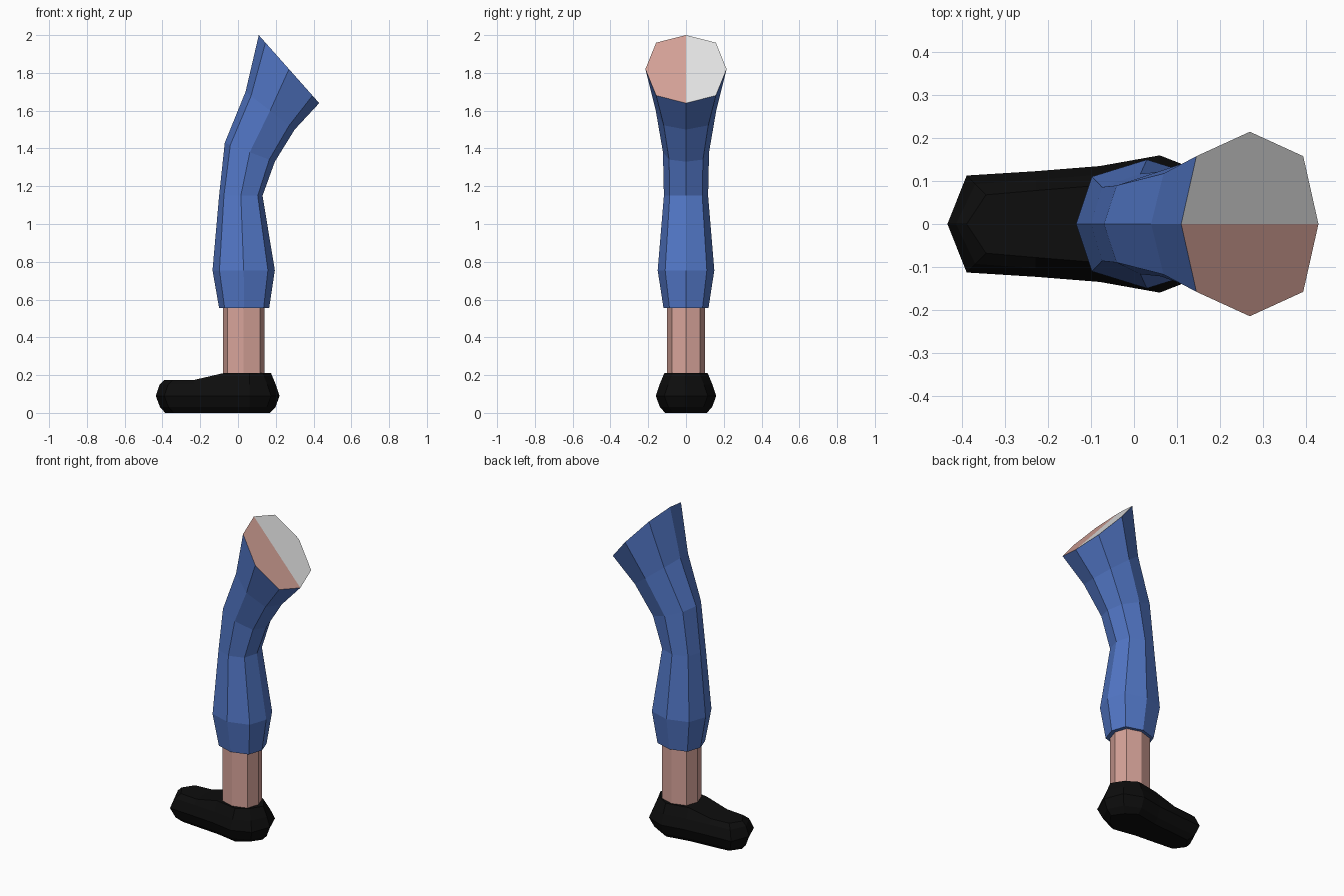
import bpy, bmesh, math

if "Cube" in bpy.data.objects:
    bpy.data.objects.remove(bpy.data.objects["Cube"])


def material(name, rgb):
    m = bpy.data.materials.new(name)
    m.diffuse_color = (*rgb, 1)
    m.use_nodes = True
    m.node_tree.nodes["Principled BSDF"].inputs["Base Color"].default_value = m.diffuse_color
    return m


BLUE = material("trouser blue", (0.085, 0.185, 0.57))
SKIN = material("skin pink", (0.68, 0.37, 0.32))
WHITE = material("bone white", (0.78, 0.78, 0.78))
BLACK = material("shoe black", (0.004, 0.004, 0.004))


def finish(name, bm, *mats):
    bmesh.ops.recalc_face_normals(bm, faces=bm.faces)
    me = bpy.data.meshes.new(name)
    bm.to_mesh(me)
    bm.free()
    for m in mats:
        me.materials.append(m)
    ob = bpy.data.objects.new(name, me)
    bpy.context.collection.objects.link(ob)
    return ob


def ring(bm, left, right, half_y):
    """Tilted octagon between a left and a right profile point (x, z)."""
    verts = []
    for i in range(8):
        a = i * math.pi / 4
        diag = i % 2
        c = math.cos(a) * (1.1 if diag else 1)
        s = math.sin(a) * (1.04 if diag else 1)
        t = (1 + c) / 2
        verts.append(bm.verts.new((left[0] + (right[0] - left[0]) * t, s * half_y,
                                   left[1] + (right[1] - left[1]) * t)))
    return verts


def bridge(bm, rings):
    for a, b in zip(rings, rings[1:]):
        n = len(a)
        for i in range(n):
            j = (i + 1) % n
            bm.faces.new((a[i], a[j], b[j], b[i]))


# Trouser leg with a two-coloured cut at the thigh
profile = [
    ((0.11, 2.00), (0.43, 1.64), 0.215),
    ((0.04, 1.70), (0.30, 1.50), 0.16),
    ((-0.07, 1.43), (0.195, 1.33), 0.122),
    ((-0.10, 1.15), (0.13, 1.15), 0.117),
    ((-0.135, 0.755), (0.195, 0.755), 0.15),
    ((-0.10, 0.555), (0.165, 0.555), 0.119),
]
bm = bmesh.new()
rings = [ring(bm, *p) for p in profile]
bridge(bm, rings)
bm.faces.new(rings[-1])
top = rings[0]
bm.faces.new(top[0:5]).material_index = 2           # +y half
bm.faces.new(top[4:] + top[:1]).material_index = 1  # -y half
finish("trouser_leg", bm, BLUE, SKIN, WHITE)

# Bare ankle
bm = bmesh.new()
rings = [ring(bm, (-0.08, z), (0.14, z), 0.1) for z in (0.2, 0.56)]
bridge(bm, rings)
for r in rings:
    bm.faces.new(r)
finish("ankle", bm, SKIN)

# Shoe: plan outline stacked in inset levels, upper edge rising to the ankle
half = [(-0.39, 0.113), (-0.23, 0.123), (-0.08, 0.135), (0.06, 0.16), (0.175, 0.115)]
plan = [(-0.435, 0)] + half + [(0.22, 0)] + [(x, -y) for x, y in reversed(half)]
levels = [(0.0, 0.05), (0.03, 0.022), (0.09, 0.0), (0.15, 0.02), (None, 0.045)]


def instep(x):
    return 0.175 + 0.035 * min(max((x + 0.23) / 0.13, 0), 1)


bm = bmesh.new()
rings = []
for z, inset in levels:
    r = []
    for x, y in plan:
        dx = inset if x < -0.3 else -inset if x > 0.15 else 0
        dy = -math.copysign(inset, y) if y else 0
        r.append(bm.verts.new((x + dx, y + dy, instep(x) if z is None else z)))
    rings.append(r)
bridge(bm, rings)
n = len(plan)
for r in (rings[0], rings[-1]):
    bm.faces.new((r[0], r[1], r[-1]))
    for i in range(1, n // 2 - 1):
        bm.faces.new((r[i], r[i + 1], r[n - i - 1], r[n - i]))
    bm.faces.new((r[n // 2 - 1], r[n // 2], r[n // 2 + 1]))
finish("shoe", bm, BLACK)
